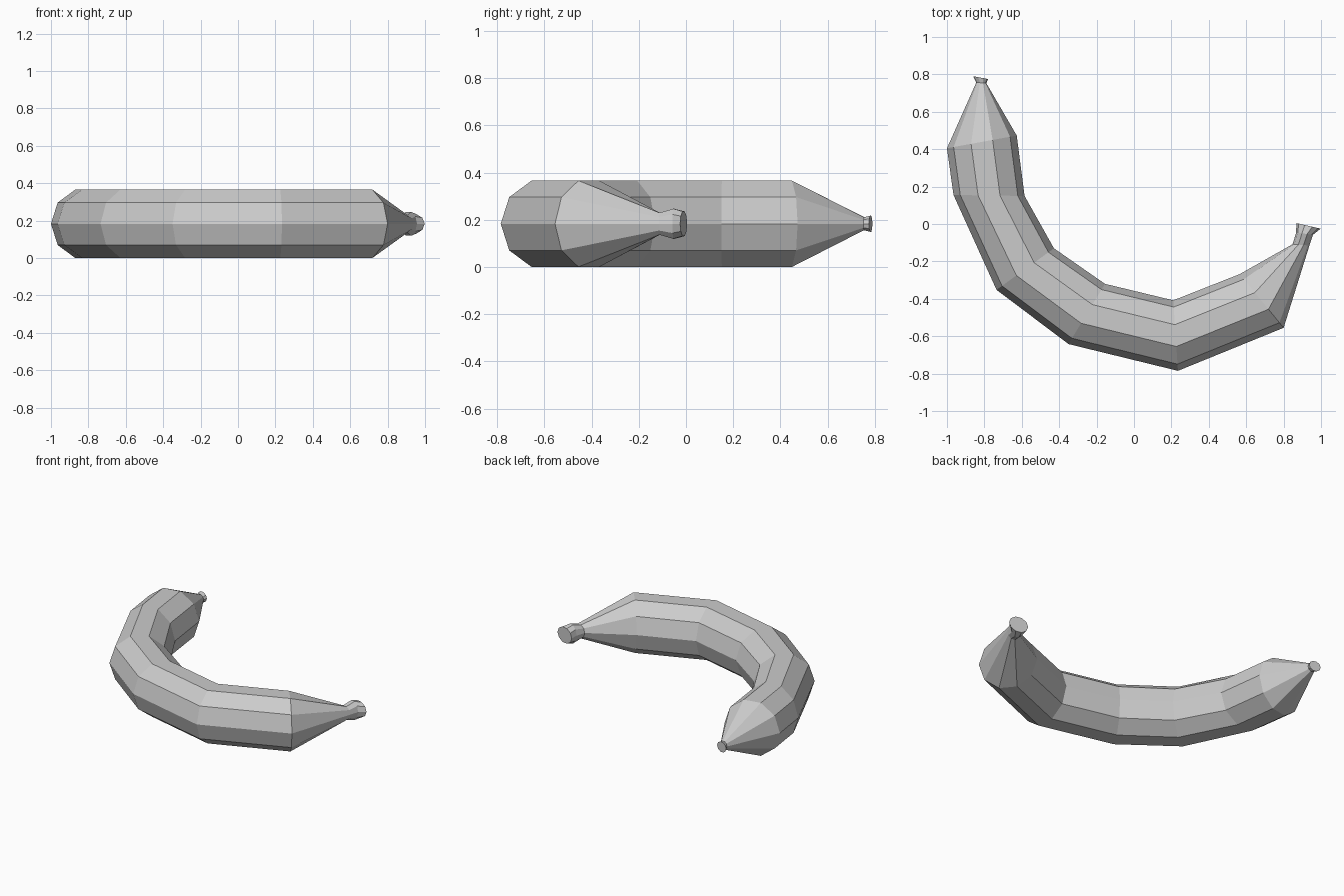
import bpy, bmesh, math
from mathutils import Vector

if "Cube" in bpy.data.objects:
    bpy.data.objects.remove(bpy.data.objects["Cube"])

SIDES, MID_Z = 10, 0.183

# Ring stations along the curve: outer x, outer y, inner x, inner y, vertical radius
RINGS = [
    (-0.860, 0.790, -0.780, 0.775, 0.036),   # blossom tip
    (-0.843, 0.757, -0.789, 0.752, 0.029),
    (-1.000, 0.405, -0.627, 0.473, 0.192),   # body
    (-0.965, 0.155, -0.585, 0.150, 0.192),
    (-0.735, -0.352, -0.428, -0.130, 0.192),
    (-0.350, -0.642, -0.155, -0.320, 0.192),
    (0.235, -0.785, 0.210, -0.408, 0.192),
    (0.800, -0.555, 0.565, -0.268, 0.192),
    (0.938, -0.115, 0.848, -0.108, 0.049),   # stem neck
    (0.957, -0.058, 0.867, -0.046, 0.067),   # stem swelling
    (0.998, -0.025, 0.868, 0.005, 0.055),    # cut stem end
]


def add_ring(bm, ox, oy, ix, iy, rz):
    centre = Vector(((ox + ix) / 2, (oy + iy) / 2, MID_Z))
    side = Vector(((ox - ix) / 2, (oy - iy) / 2, 0))
    ring = []
    for k in range(SIDES):
        a = math.tau * k / SIDES
        ring.append(bm.verts.new(centre + side * math.cos(a) + Vector((0, 0, rz * math.sin(a)))))
    return ring


# Banana: decagonal rings lofted together, capped at both ends
bm = bmesh.new()
rings = [add_ring(bm, *r) for r in RINGS]
for a, b in zip(rings, rings[1:]):
    for k in range(SIDES):
        n = (k + 1) % SIDES
        bm.faces.new((a[k], a[n], b[n], b[k]))
bm.faces.new(rings[0])
bm.faces.new(rings[-1])
bmesh.ops.recalc_face_normals(bm, faces=bm.faces[:])

mesh = bpy.data.meshes.new("banana")
bm.to_mesh(mesh)
bm.free()
bpy.context.collection.objects.link(bpy.data.objects.new("banana", mesh))
